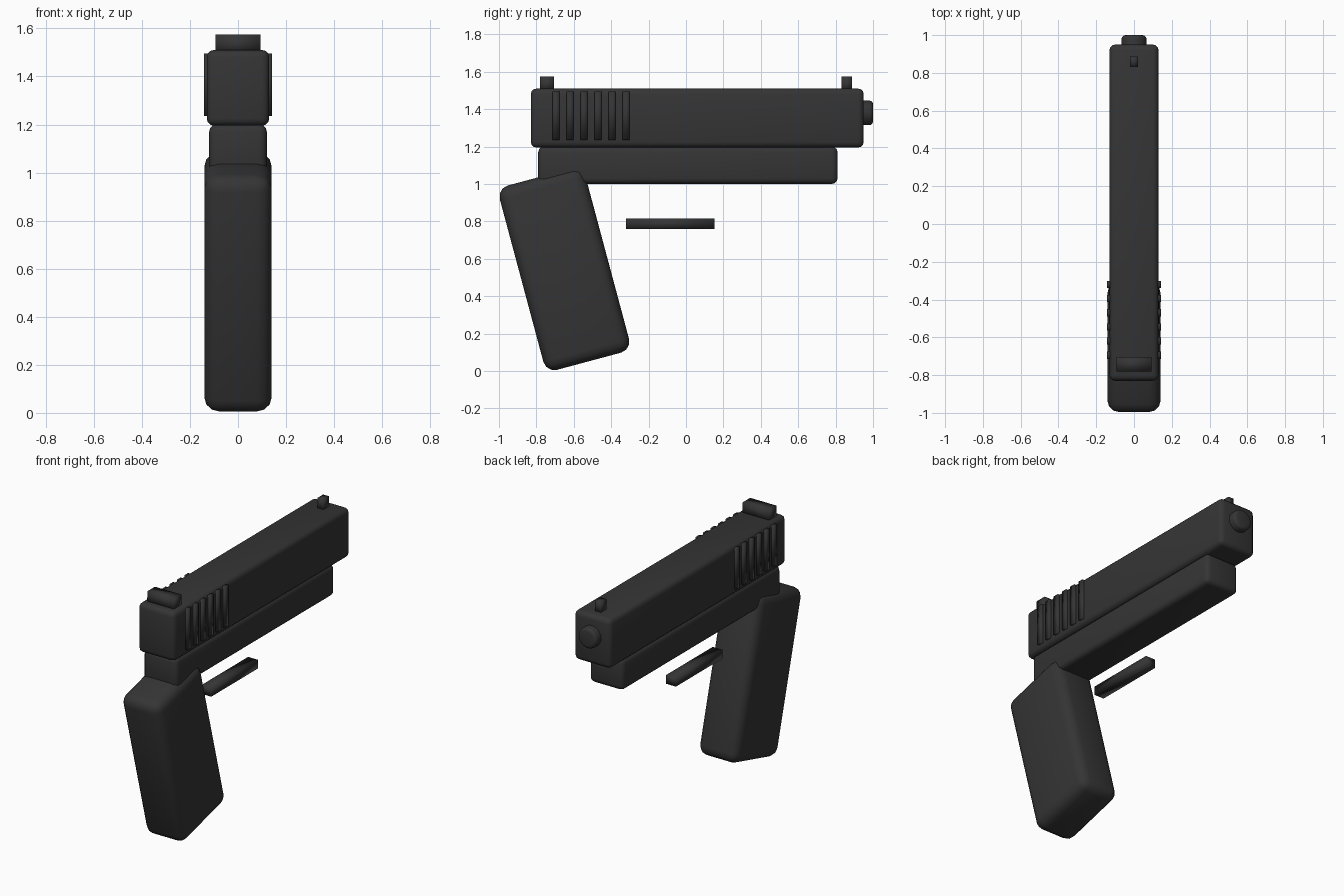
import bpy
import math

cube = bpy.data.objects.get("Cube")
if cube:
    bpy.data.objects.remove(cube, do_unlink=True)

# One dark matte colour for every part
black = bpy.data.materials.new("matte_black")
black.use_nodes = True
colour = (0.035, 0.035, 0.035, 1)
black.diffuse_color = colour
black.node_tree.nodes["Principled BSDF"].inputs["Base Color"].default_value = colour


def finish(obj, name, bevel):
    """Name, colour, round and smooth a part."""
    obj.name = name
    obj.data.materials.append(black)
    bpy.ops.object.transform_apply(location=False, rotation=False, scale=True)
    if bevel:
        mod = obj.modifiers.new("rounded_edges", "BEVEL")
        mod.width = bevel
        mod.segments = 3
        mod.limit_method = "ANGLE"
    bpy.ops.object.shade_smooth()
    return obj


def box(name, x, y, z, bevel=0, tilt=0):
    """Box from (low, high) ranges on each axis, tilted about x."""
    centre = [(a + b) / 2 for a, b in (x, y, z)]
    bpy.ops.mesh.primitive_cube_add(size=1, location=centre, rotation=(tilt, 0, 0))
    obj = bpy.context.object
    obj.scale = [b - a for a, b in (x, y, z)]
    return finish(obj, name, bevel)


# Main body
box("slide", (-0.13, 0.13), (-0.83, 0.95), (1.195, 1.51), 0.03)
box("frame", (-0.12, 0.12), (-0.79, 0.81), (1.0, 1.2), 0.03)
box("grip", (-0.14, 0.14), (-0.887, -0.413), (0.035, 1.055), 0.06, math.radians(15))

# Sights
box("rear_sight", (-0.093, 0.093), (-0.78, -0.705), (1.495, 1.575))
box("front_sight", (-0.02, 0.02), (0.832, 0.887), (1.495, 1.575))

# Trigger bar below the frame
box("trigger_bar", (-0.035, 0.035), (-0.32, 0.152), (0.76, 0.815))

# Muzzle
bpy.ops.mesh.primitive_cylinder_add(vertices=32, radius=0.066, depth=0.14,
                                    location=(0, 0.93, 1.38),
                                    rotation=(math.pi / 2, 0, 0))
finish(bpy.context.object, "muzzle", 0.02)

# Grip ridges on both sides of the slide
for side, label in ((-1, "right"), (1, "left")):
    for i in range(6):
        y = -0.695 + i * 0.075
        xs = sorted((side * 0.115, side * 0.142))
        box(f"slide_ridge_{label}_{i + 1}", xs, (y - 0.019, y + 0.019), (1.235, 1.495))
